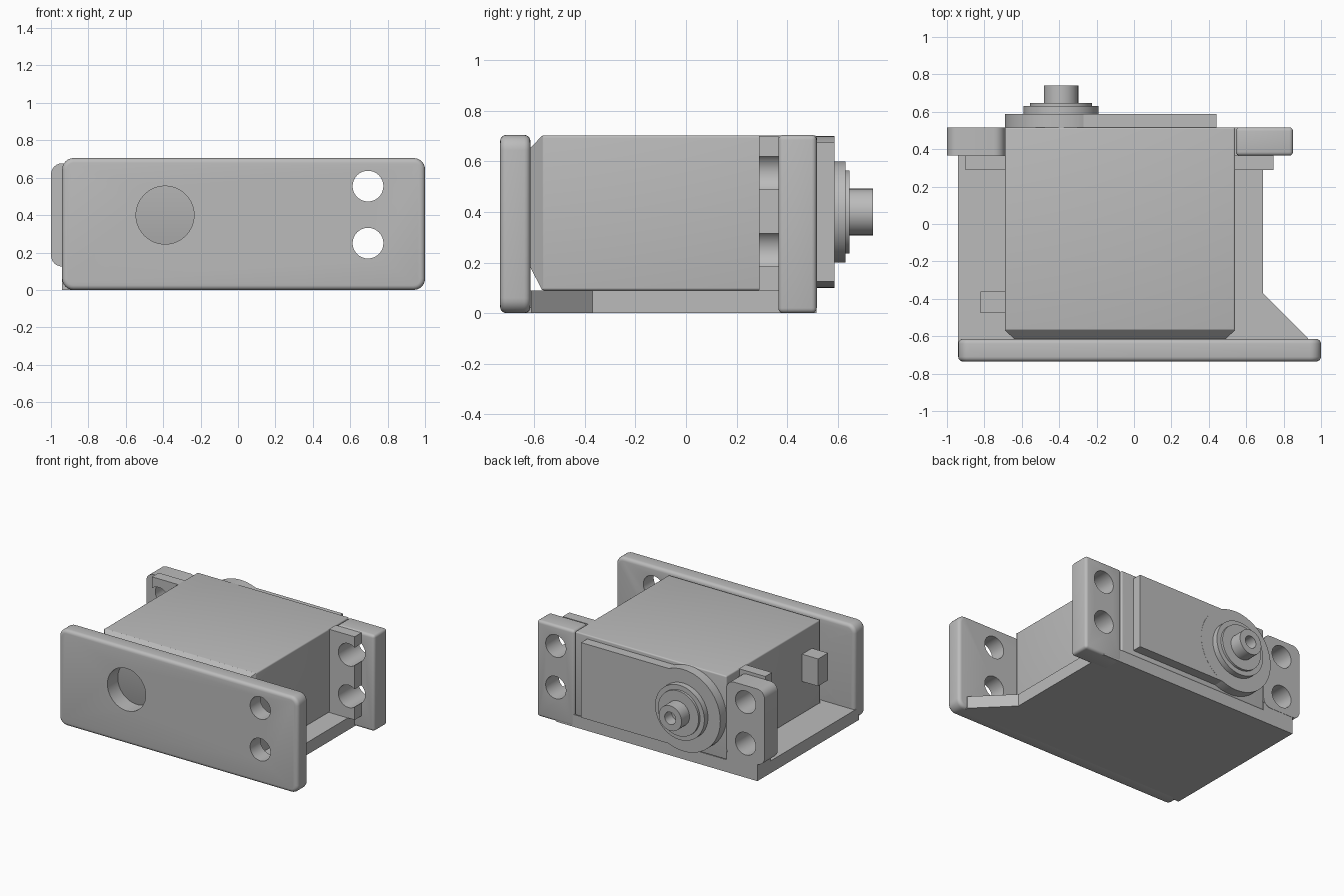
import bpy, bmesh, math
from mathutils import Matrix

if "Cube" in bpy.data.objects:
    bpy.data.objects.remove(bpy.data.objects["Cube"], do_unlink=True)

grey = bpy.data.materials.new("plain grey")
grey.use_nodes = True
colour = (0.5, 0.5, 0.5, 1)
grey.diffuse_color = colour
grey.node_tree.nodes["Principled BSDF"].inputs["Base Color"].default_value = colour

SHAFT = (-0.39, 0.40)
HOLE_R = 0.082
HOLE_Z = (0.25, 0.555)
LEFT_X, RIGHT_X = 0.695, -0.845


def finish(name, bm):
    bmesh.ops.recalc_face_normals(bm, faces=bm.faces)
    mesh = bpy.data.meshes.new(name)
    bm.to_mesh(mesh)
    bm.free()
    mesh.materials.append(grey)
    ob = bpy.data.objects.new(name, mesh)
    bpy.context.collection.objects.link(ob)
    return ob


def apply(ob, mod):
    bpy.context.view_layer.objects.active = ob
    bpy.ops.object.modifier_apply(modifier=mod.name)


def box(name, x, y, z, corner=0, edge=0):
    """Box from ranges; corner rounds edges along y, edge rounds all."""
    bm = bmesh.new()
    bmesh.ops.create_cube(bm, size=1)
    for v in bm.verts:
        v.co = [r[0] if c < 0 else r[1] for c, r in zip(v.co, (x, y, z))]
    if corner:
        along = [e for e in bm.edges if abs(e.verts[0].co.y - e.verts[1].co.y) > 1e-4]
        bmesh.ops.bevel(bm, geom=along, offset=corner, segments=6, profile=0.5, affect='EDGES')
    ob = finish(name, bm)
    if edge:
        mod = ob.modifiers.new("round", 'BEVEL')
        mod.width, mod.segments, mod.limit_method = edge, 4, 'ANGLE'
        mod.angle_limit = math.radians(40)
        apply(ob, mod)
    return ob


def rod(name, x, z, r, y0, y1):
    bm = bmesh.new()
    bmesh.ops.create_cone(bm, cap_ends=True, segments=64, radius1=r, radius2=r, depth=y1 - y0)
    turn = Matrix.Rotation(math.pi / 2, 4, 'X')
    bmesh.ops.transform(bm, matrix=Matrix.Translation((x, (y0 + y1) / 2, z)) @ turn, verts=bm.verts)
    return finish(name, bm)


def drill(ob, x, z, r, y0=-1, y1=1):
    cutter = rod("cutter", x, z, r, y0, y1)
    mod = ob.modifiers.new("hole", 'BOOLEAN')
    mod.operation, mod.solver, mod.object = 'DIFFERENCE', 'EXACT', cutter
    apply(ob, mod)
    bpy.data.objects.remove(cutter, do_unlink=True)


def drill_pair(ob, x):
    for z in HOLE_Z:
        drill(ob, x, z, HOLE_R)


# Bracket: front plate, floor and mounting post
plate = box("front_plate", (-0.94, 1), (-0.735, -0.615), (0, 0.705), 0.06, 0.025)
drill(plate, *SHAFT, 0.155)
drill_pair(plate, LEFT_X)

outline = [(-0.94, -0.66), (0.93, -0.66), (0.93, -0.61), (0.69, -0.37), (0.69, 0.515), (-0.94, 0.515)]
bm = bmesh.new()
base = bm.faces.new([bm.verts.new((x, y, 0)) for x, y in outline])
top = bmesh.ops.extrude_face_region(bm, geom=[base])["geom"]
bmesh.ops.translate(bm, vec=(0, 0, 0.09), verts=[g for g in top if isinstance(g, bmesh.types.BMVert)])
finish("bracket_floor", bm)

left_post = box("left_post", (0.545, 0.85), (0.365, 0.517), (0, 0.705), 0, 0.02)
drill_pair(left_post, LEFT_X)
right_post = box("right_post", (-1, -0.69), (0.365, 0.517), (0.125, 0.677), 0.06)
drill_pair(right_post, RIGHT_X)
box("right_post_foot", (-0.94, -0.69), (0.365, 0.515), (0.08, 0.15))

# Motor case with a tapered front cap
box("motor_case", (-0.69, 0.54), (-0.57, 0.517), (0.09, 0.703), 0, 0.01)
cap = box("case_cap", (-0.69, 0.54), (-0.615, -0.568), (0.09, 0.703))
for v in cap.data.vertices:
    if v.co.y < -0.6:
        v.co.x += 0.05 if v.co.x < 0 else -0.05
        v.co.z += 0.09 if v.co.z < 0.4 else -0.05

# Mounting ears, open at their outer edges
for name, span, x in (("left_ear", (0.53, 0.745), LEFT_X), ("right_ear", (-0.9, -0.68), RIGHT_X)):
    ear = box(name, span, (0.288, 0.366), (0.09, 0.7))
    drill_pair(ear, x)

box("cable_block", (-0.82, -0.68), (-0.475, -0.36), (0.33, 0.53))

# Gear cover and stepped output shaft
box("gear_cover", (SHAFT[0], 0.44), (0.51, 0.587), (0.125, 0.675))
rod("gear_boss", *SHAFT, 0.3, 0.51, 0.588)
rod("shaft_collar", *SHAFT, 0.2, 0.58, 0.63)
rod("shaft_ring", *SHAFT, 0.165, 0.62, 0.647)
shaft = rod("output_shaft", *SHAFT, 0.092, 0.64, 0.74)
drill(shaft, *SHAFT, 0.045, 0.66, 0.8)

# Smooth shading with sharp edges kept
for ob in bpy.context.scene.objects:
    ob.select_set(ob.type == 'MESH')
bpy.ops.object.shade_smooth_by_angle(angle=math.radians(30))
